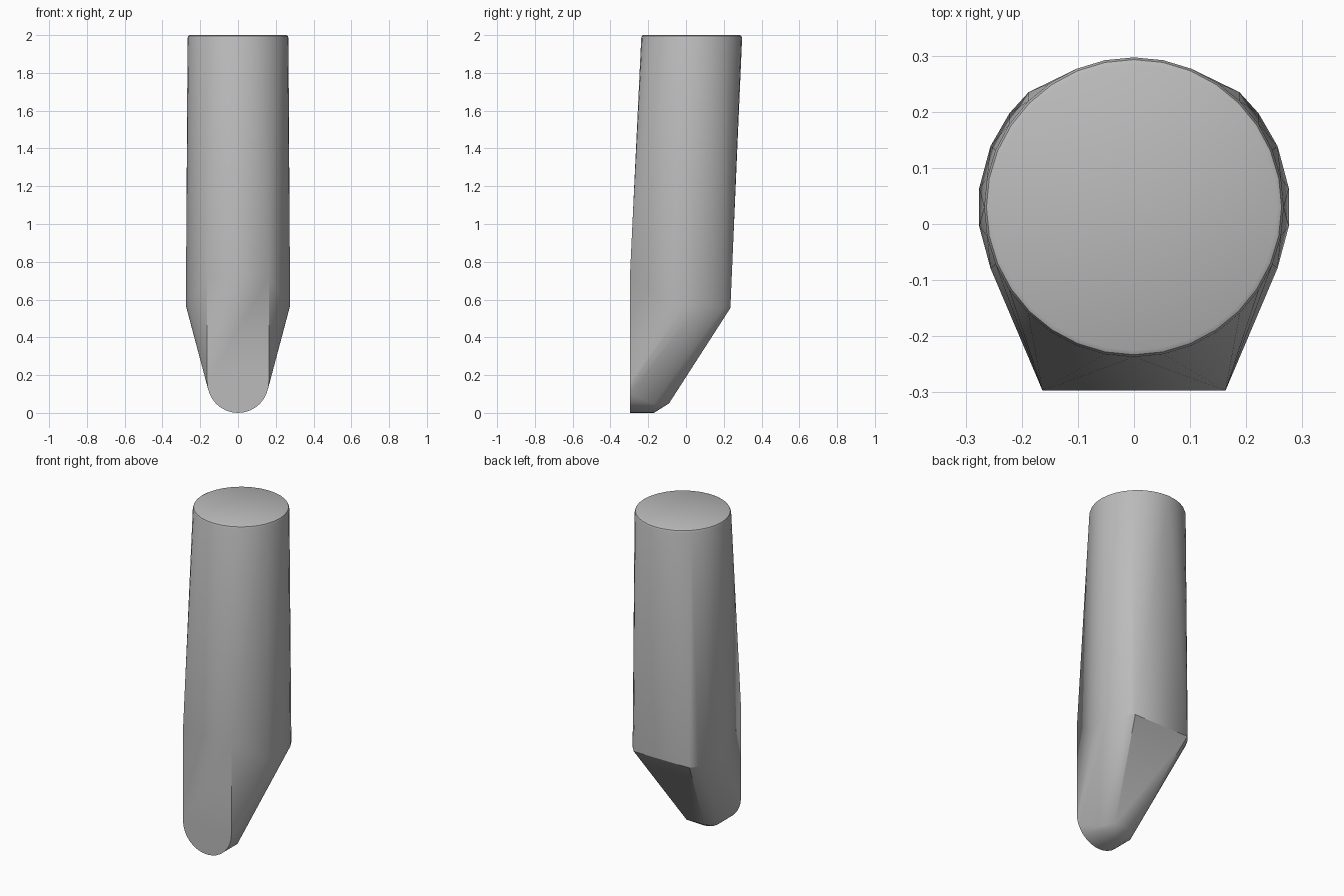
import bpy, bmesh
from math import cos, sin, pi, radians

cube = bpy.data.objects.get("Cube")
if cube:
    bpy.data.objects.remove(cube, do_unlink=True)

AXIS_Y = 0.03
FRONT = -0.297
HALF = 0.163

grey = bpy.data.materials.new("plain grey")
grey.use_nodes = True
colour = (0.5, 0.5, 0.5, 1)
grey.diffuse_color = colour
grey.node_tree.nodes["Principled BSDF"].inputs["Base Color"].default_value = colour


def ring(radius, z, count=32):
    return [(radius * cos(2 * pi * i / count), AXIS_Y + radius * sin(2 * pi * i / count), z)
            for i in range(count)]


def half_round(y, count=16):
    return [(HALF * cos(pi * i / count), y, HALF - HALF * sin(pi * i / count))
            for i in range(count + 1)]


# Round top with a fine bevelled rim
points = ring(0.255, 2.0) + ring(0.263, 1.996) + ring(0.267, 1.985)

# Shoulder arcs at the bend, cut flat at the back
for side in (-1, 1):
    for angle in (-23, -7, 7, 23, 37, 47.5):
        a = radians(angle)
        points.append((side * 0.278 * cos(a), AXIS_Y + 0.278 * sin(a), 0.57 - 0.02 * max(0, sin(a))))
    # Upper corners of the flat front, and the chamfered heel
    points.append((side * HALF, FRONT, 0.72))
    points.append((side * 0.06, -0.09, 0.05))

# Rounded foot
points += half_round(FRONT)
points += [p for p in half_round(-0.17) if p[2] < 0.06]

# Wrap the sections into one tapered peg
bm = bmesh.new()
for p in points:
    bm.verts.new(p)
result = bmesh.ops.convex_hull(bm, input=bm.verts)
loose = [v for v in bm.verts if not v.link_faces]
bmesh.ops.delete(bm, geom=loose, context="VERTS")
bmesh.ops.dissolve_limit(bm, angle_limit=radians(0.5), verts=bm.verts, edges=bm.edges)
bmesh.ops.recalc_face_normals(bm, faces=bm.faces)
mesh = bpy.data.meshes.new("tapered_peg")
bm.to_mesh(mesh)
bm.free()
mesh.materials.append(grey)
peg = bpy.data.objects.new("tapered_peg", mesh)
bpy.context.collection.objects.link(peg)

bpy.context.view_layer.objects.active = peg
peg.select_set(True)
bpy.ops.object.shade_smooth_by_angle(angle=radians(30))
